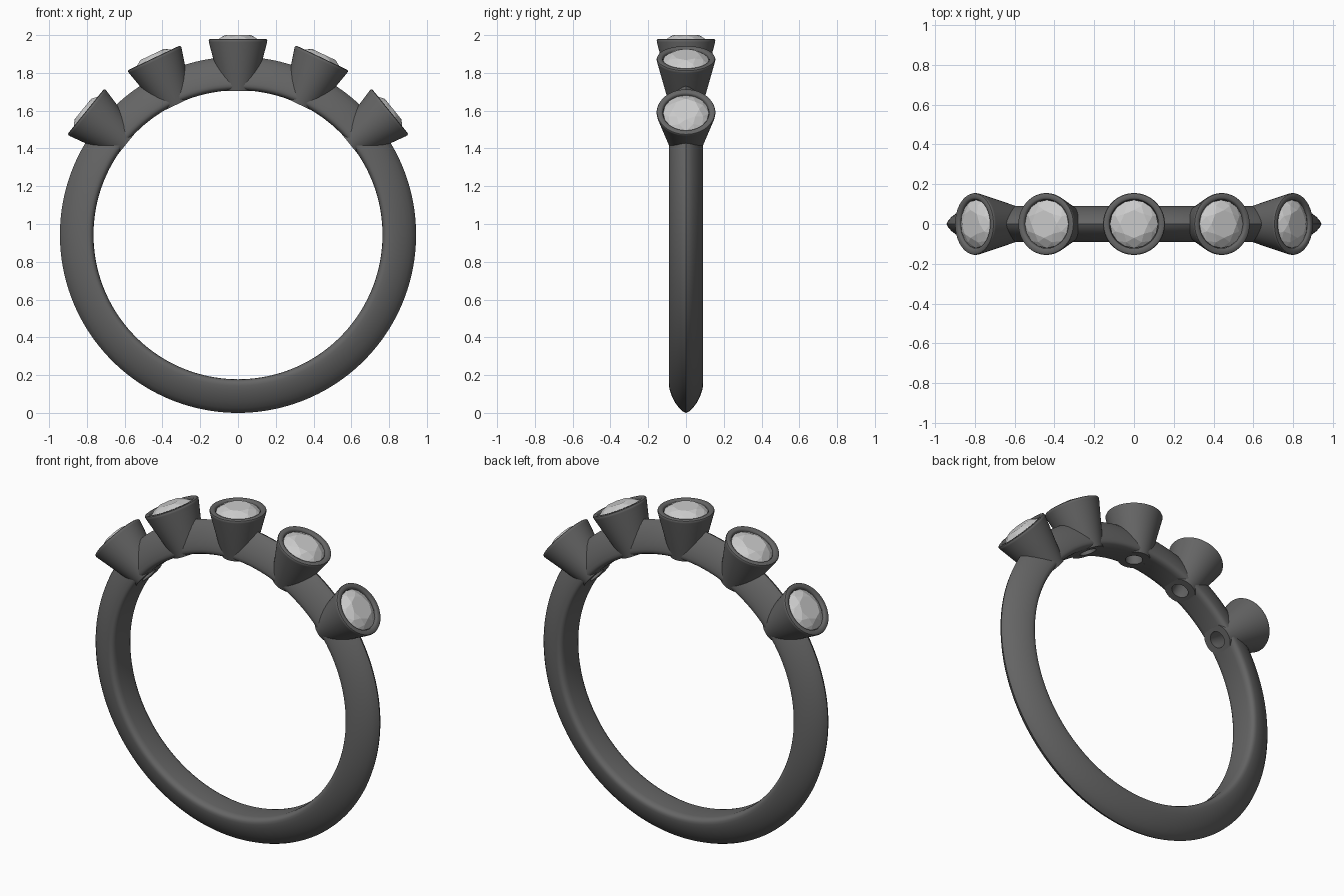
import bpy, bmesh
from math import sin, cos, pi, radians
from mathutils import Matrix

if "Cube" in bpy.data.objects:
    bpy.data.objects.remove(bpy.data.objects["Cube"])

CZ = 0.943                                  # ring centre height
ANGLES = {"far_left": -51, "left": -25.4, "centre": 0, "right": 25.4, "far_right": 51}


def material(name, v):
    m = bpy.data.materials.new(name)
    m.diffuse_color = (v, v, v, 1)
    m.use_nodes = True
    m.node_tree.nodes["Principled BSDF"].inputs["Base Color"].default_value = m.diffuse_color
    return m


metal = material("metal", 0.13)
crystal = material("crystal", 0.65)


def finish(bm, name, mat=None):
    bmesh.ops.recalc_face_normals(bm, faces=bm.faces)
    me = bpy.data.meshes.new(name)
    bm.to_mesh(me)
    bm.free()
    ob = bpy.data.objects.new(name, me)
    bpy.context.collection.objects.link(ob)
    if mat:
        me.materials.append(mat)
    return ob


def smooth(ob, deg):
    bpy.ops.object.select_all(action='DESELECT')
    ob.select_set(True)
    bpy.context.view_layer.objects.active = ob
    bpy.ops.object.shade_smooth_by_angle(angle=radians(deg))


def lathe(bm, profile, n, matrix):
    """Revolve a closed (radius, height) profile about local z."""
    rings = [[bm.verts.new(matrix @ Matrix.Rotation(2 * pi * i / n, 4, 'Z')
              @ Matrix.Translation((r, 0, h)).translation) for r, h in profile]
             for i in range(n)]
    for i in range(n):
        a, b = rings[i], rings[(i + 1) % n]
        for j in range(len(profile)):
            k = (j + 1) % len(profile)
            bm.faces.new((a[j], b[j], b[k], a[k]))


def placed(deg):
    return Matrix.Translation((0, 0, CZ)) @ Matrix.Rotation(radians(deg), 4, 'Y')


# Band: flat inside, pointed dome outside
half = [(0.765, 0.055), (0.768, 0.072), (0.776, 0.085), (0.787, 0.09), (0.80, 0.09),
        (0.823, 0.086), (0.855, 0.075), (0.888, 0.058), (0.917, 0.037), (0.935, 0.017)]
profile = half + [(0.943, 0)] + [(r, -h) for r, h in reversed(half)]
bm = bmesh.new()
lathe(bm, profile, 160, Matrix.Translation((0, 0, CZ)) @ Matrix.Rotation(pi / 2, 4, 'X'))
band = finish(bm, "band", metal)

# Openings through the band below each stone
bm = bmesh.new()
for a in ANGLES.values():
    bmesh.ops.create_cone(bm, cap_ends=True, segments=48, radius1=0.058, radius2=0.125,
                          depth=0.3, matrix=placed(a) @ Matrix.Translation((0, 0, 0.86)))
cutter = finish(bm, "opening_cutter")
cutter.hide_render = True
mod = band.modifiers.new("openings", 'BOOLEAN')
mod.operation = 'DIFFERENCE'
mod.solver = 'EXACT'
mod.object = cutter
bpy.context.view_layer.objects.active = band
bpy.ops.object.modifier_apply(modifier=mod.name)
bpy.data.objects.remove(cutter)
smooth(band, 35)

# Hollow tapered setting with rounded rim
setting_profile = [(0.047, 0.762), (0.088, 0.762), (0.154, 1.020), (0.1555, 1.028),
                   (0.153, 1.034), (0.147, 1.037), (0.132, 1.037), (0.126, 1.034),
                   (0.122, 1.027), (0.122, 1.005), (0.047, 0.86)]


def gem(bm, matrix):
    """Faceted stone: table, crown, girdle and pavilion points, hulled."""
    for r, h, n, off in ((0.07, 1.057, 8, 0), (0.099, 1.043, 8, 0.5),
                         (0.121, 1.024, 16, 0), (0.121, 1.016, 16, 0),
                         (0.06, 0.95, 8, 0.5)):
        for i in range(n):
            t = 2 * pi * (i + off) / n
            bm.verts.new((r * cos(t), r * sin(t), h))
    bm.verts.new((0, 0, 0.895))
    res = bmesh.ops.convex_hull(bm, input=bm.verts)
    bmesh.ops.dissolve_limit(bm, angle_limit=0.02, verts=bm.verts, edges=bm.edges)
    bm.transform(matrix)


for side, a in ANGLES.items():
    bm = bmesh.new()
    lathe(bm, setting_profile, 64, placed(a))
    smooth(finish(bm, side + "_setting", metal), 40)
    bm = bmesh.new()
    gem(bm, placed(a))
    finish(bm, side + "_stone", crystal)
